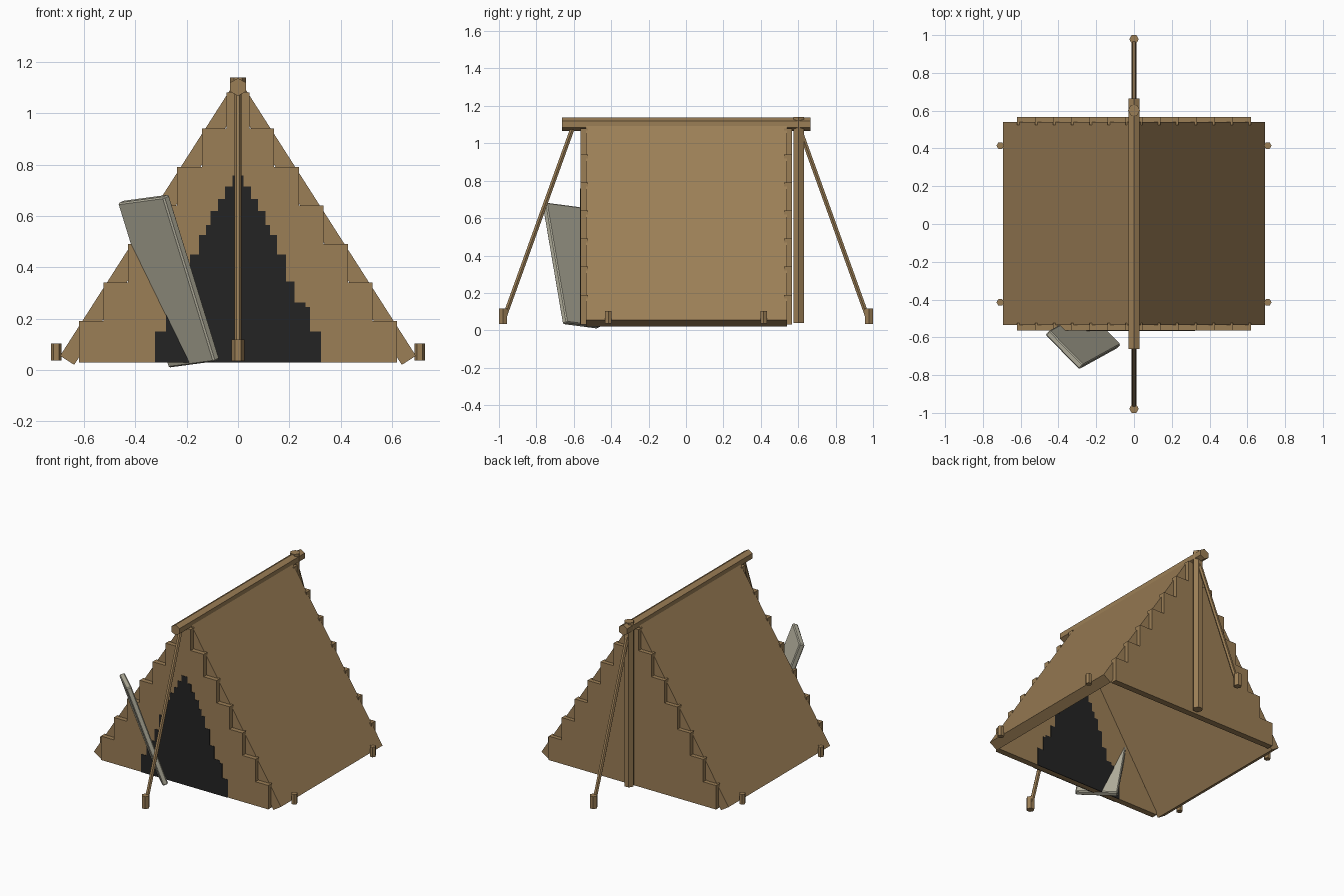
import bpy, bmesh, math
from mathutils import Vector, Matrix

if "Cube" in bpy.data.objects:
    bpy.data.objects.remove(bpy.data.objects["Cube"])


def material(name, rgb):
    m = bpy.data.materials.new(name)
    m.diffuse_color = (*rgb, 1)
    m.use_nodes = True
    m.node_tree.nodes["Principled BSDF"].inputs["Base Color"].default_value = m.diffuse_color
    return m


BROWN = material("brown_hide", (0.33, 0.21, 0.093))
PALE = material("pale_flap", (0.46, 0.44, 0.345))
BLACK = material("dark_opening", (0.017, 0.017, 0.017))


def finish(name, bm, mat):
    bmesh.ops.recalc_face_normals(bm, faces=bm.faces)
    me = bpy.data.meshes.new(name)
    bm.to_mesh(me)
    bm.free()
    me.materials.append(mat)
    ob = bpy.data.objects.new(name, me)
    bpy.context.collection.objects.link(ob)
    return ob


def extrude_xz(name, profile, y0, y1, mat):
    """Prism from an (x, z) outline running from y0 to y1."""
    bm = bmesh.new()
    face = bm.faces.new([bm.verts.new((x, y0, z)) for x, z in profile])
    ext = bmesh.ops.extrude_face_region(bm, geom=[face])
    verts = [g for g in ext["geom"] if isinstance(g, bmesh.types.BMVert)]
    bmesh.ops.translate(bm, verts=verts, vec=(0, y1 - y0, 0))
    return finish(name, bm, mat)


def pole(name, a, b, r, sides=6):
    """Six-sided rod between two points."""
    a, b = Vector(a), Vector(b)
    d = b - a
    bm = bmesh.new()
    bmesh.ops.create_cone(bm, cap_ends=True, segments=sides, radius1=r, radius2=r, depth=d.length)
    # axes chosen so that a corner points along x for uprights and along z for level rods
    z = d.normalized()
    side = Vector((1, 0, 0))
    up = z.cross(side)
    corner = side if abs(z.z) > 0.5 else up
    other = z.cross(corner)
    rot = Matrix((corner, other, z)).transposed().to_4x4()
    spin = Matrix.Rotation(math.radians(90), 4, 'Z')  # first corner lies on local y
    first = max(bm.verts, key=lambda v: v.co.x).co
    if abs(first.y) < 1e-4:
        spin = Matrix.Identity(4)
    bm.transform(Matrix.Translation((a + b) / 2) @ rot @ spin)
    return finish(name, bm, BROWN)


def stepped(steps, z0):
    """Symmetric staircase outline from (half width, top height) pairs."""
    right, z = [], z0
    for w, top in steps:
        right += [(w, z), (w, top)]
        z = top
    return right + [(-x, z) for x, z in reversed(right)]


# sloping roof sheets, open underneath
for s, side in ((1, "right"), (-1, "left")):
    prof = [(0, 1.11), (0.025, 1.10), (0.693, 0.055), (0.638, 0.02), (0, 1.02)]
    extrude_xz(f"roof_{side}", [(s * x, z) for x, z in prof], -0.535, 0.54, BROWN)

# stepped end walls
WALL = [(0.62 - 0.0958 * i, 0.19 + 0.15 * i) for i in range(6)] + [(0.045, 1.08)]
extrude_xz("front_wall", stepped(WALL, 0.03), -0.565, -0.525, BROWN)
z = 0.03
for i, (w, top) in enumerate(WALL):
    extrude_xz(f"back_board_{i + 1}", [(-w, z), (w, z), (w, top), (-w, top)], 0.525, 0.567, BROWN)
    z = top

# dark doorway, visible from outside and inside
DOOR = [(0.323, 0.15), (0.28, 0.245), (0.262, 0.262), (0.22, 0.345), (0.187, 0.45),
        (0.152, 0.525), (0.125, 0.565), (0.107, 0.62), (0.078, 0.665), (0.05, 0.715),
        (0.022, 0.757)]
for y, where in ((-0.567, "outer"), (-0.527, "inner")):
    extrude_xz(f"doorway_{where}", stepped(DOOR, 0.029), y, y + 0.004, BLACK)

# ridge beam and rear post
pole("ridge_beam", (0, -0.662, 1.102), (0, 0.665, 1.102), 0.035)
pole("rear_post", (0, 0.602, 0.04), (0, 0.602, 1.14), 0.032)

# guy ropes and pegs
for s, end in ((-1, "front"), (1, "back")):
    pole(f"{end}_rope", (0, s * 0.605, 1.085), (0, s * 0.98, 0.045), 0.0135)
    pole(f"{end}_peg", (0, s * 0.978, 0.035), (0, s * 0.978, 0.118), 0.025)
    for t, side in ((-1, "left"), (1, "right")):
        pole(f"{end}_{side}_peg", (t * 0.708, s * 0.415, 0.037), (t * 0.708, s * 0.415, 0.104), 0.02)

# folded-back door flap leaning through the front wall
length = Vector((0.29, 0.16, -0.94)).normalized()
width = Vector((0.68, -0.72, 0.15))
width = (width - width.dot(length) * length).normalized()
normal = width.cross(length)
bm = bmesh.new()
bmesh.ops.create_cube(bm, size=1)
bmesh.ops.scale(bm, vec=(0.258, 0.68, 0.035), verts=bm.verts)
bmesh.ops.bevel(bm, geom=bm.edges[:], offset=0.006, segments=1, affect='EDGES')
bm.transform(Matrix.Translation((-0.27, -0.612, 0.346))
             @ Matrix((width, length, normal)).transposed().to_4x4())
finish("door_flap", bm, PALE)
